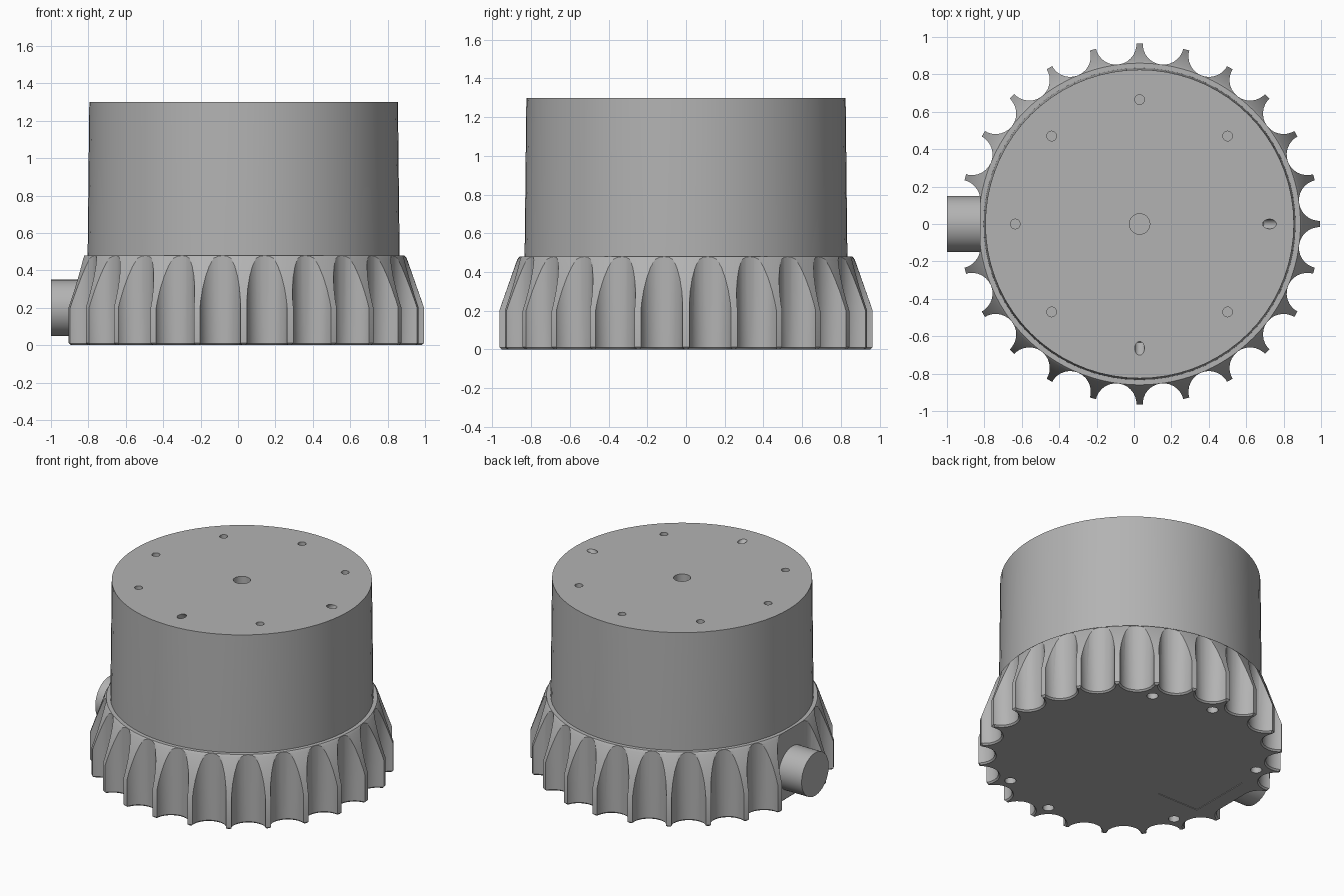
import bpy, bmesh
from math import sin, cos, pi, radians
from mathutils import Matrix, Vector

if "Cube" in bpy.data.objects:
    bpy.data.objects.remove(bpy.data.objects["Cube"])

AXIS = 0.03          # x of the drum axis
TEETH = 24
STEP = 2 * pi / TEETH

grey = bpy.data.materials.new("plain grey")
grey.use_nodes = True
colour = (0.45, 0.45, 0.45, 1)
grey.diffuse_color = colour
grey.node_tree.nodes["Principled BSDF"].inputs["Base Color"].default_value = colour


def finish(name, bm):
    bmesh.ops.recalc_face_normals(bm, faces=bm.faces)
    mesh = bpy.data.meshes.new(name)
    bm.to_mesh(mesh)
    bm.free()
    mesh.materials.append(grey)
    ob = bpy.data.objects.new(name, mesh)
    bpy.context.collection.objects.link(ob)
    return ob


def loft(name, rings):
    """Closed solid through rings of equal point count."""
    bm = bmesh.new()
    loops = [[bm.verts.new(p) for p in ring] for ring in rings]
    for low, high in zip(loops, loops[1:]):
        for i in range(len(low)):
            bm.faces.new((low[i - 1], low[i], high[i], high[i - 1]))
    bm.faces.new(loops[0])
    bm.faces.new(loops[-1])
    return finish(name, bm)


def revolve(name, profile, segments):
    return loft(name, [[(AXIS + r * cos(2 * pi * i / segments),
                         r * sin(2 * pi * i / segments), z)
                        for i in range(segments)] for r, z in profile])


def add_cylinder(bm, matrix, r_low, r_high, depth, segments=24):
    bmesh.ops.create_cone(bm, cap_ends=True, segments=segments, radius1=r_low,
                          radius2=r_high, depth=depth, matrix=matrix)


def select_only(ob):
    bpy.ops.object.select_all(action='DESELECT')
    ob.select_set(True)
    bpy.context.view_layer.objects.active = ob


def boolean(ob, tool, operation):
    mod = ob.modifiers.new("cut", 'BOOLEAN')
    mod.operation, mod.object, mod.solver = operation, tool, 'EXACT'
    select_only(ob)
    bpy.ops.object.modifier_apply(modifier=mod.name)
    bpy.data.objects.remove(tool)


def smooth(ob, angle=28):
    select_only(ob)
    bpy.ops.object.shade_smooth_by_angle(angle=radians(angle))


def polar(r, angle, z):
    return Matrix.Translation((AXIS + r * cos(angle), r * sin(angle), z))


# Scalloped outline of the grip ring, flat where the pipe comes out
def gear_outline(scallop, z):
    pitch, arc, points = 0.97, 14, []
    for k in range(TEETH):
        mid = (k + 0.5) * STEP
        centre = Vector((cos(mid), sin(mid))) * pitch
        before_pipe, after_pipe = k == TEETH // 2 - 1, k == TEETH // 2
        tips = []
        for i in range(arc + 1):
            if (before_pipe and i > arc // 2) or (after_pipe and i < arc // 2):
                continue
            a = mid + pi + pi / 2 - pi * i / arc
            tips.append(centre + Vector((cos(a), sin(a))) * scallop)
        if not after_pipe:
            tips.insert(0, tips[0] * 1.08)
        if not before_pipe:
            tips.append(tips[-1] * 1.08)
        points += [(AXIS + p.x, p.y, z) for p in tips]
    return points


# Grip ring: tapered body limited by the scalloped outline
base = revolve("grip_ring", [(0.952, 0), (0.965, 0.012), (0.965, 0.2), (0.872, 0.465),
                             (0.86, 0.48)], 120)
gear = loft("gear_outline", [gear_outline(0.122, -0.002), gear_outline(0.11, 0.01),
                             gear_outline(0.11, 0.6)])
boolean(base, gear, 'INTERSECT')

# Screw holes and shallow label recess underneath
bm = bmesh.new()
for degrees in (30, 90, 120, -30, -90, -120):
    angle = pi + radians(degrees)
    add_cylinder(bm, polar(0.81, angle, 0.03), 0.036, 0.036, 0.1)
bmesh.ops.create_cube(bm, size=1, matrix=polar(0.58, pi, 0)
                      @ Matrix.Diagonal((0.32, 0.45, 0.008, 1)))
boolean(base, finish("base_cutter", bm), 'DIFFERENCE')
smooth(base)

# Drum with slight draft
drum = revolve("drum", [(0.834, 0.42), (0.834, 0.48), (0.825, 1.3)], 72)
bm = bmesh.new()
add_cylinder(bm, Matrix.Translation((AXIS, 0, 1.3)), 0.055, 0.055, 0.16)
for k in range(8):
    angle = k * pi / 4
    slant = radians(45) if k in (0, 6) else 0
    add_cylinder(bm, polar(0.665 + 0.03 * (k == 0), angle, 1.3)
                 @ Matrix.Rotation(angle, 4, 'Z')
                 @ Matrix.Rotation(slant, 4, 'Y'), 0.026, 0.026, 0.14)
boolean(drum, finish("drum_cutter", bm), 'DIFFERENCE')
smooth(drum)

# Side pipe
bm = bmesh.new()
add_cylinder(bm, Matrix.Translation((-0.88, 0, 0.2)) @ Matrix.Rotation(-pi / 2, 4, 'Y'),
             0.15, 0.15, 0.24, 48)
smooth(finish("side_pipe", bm))
